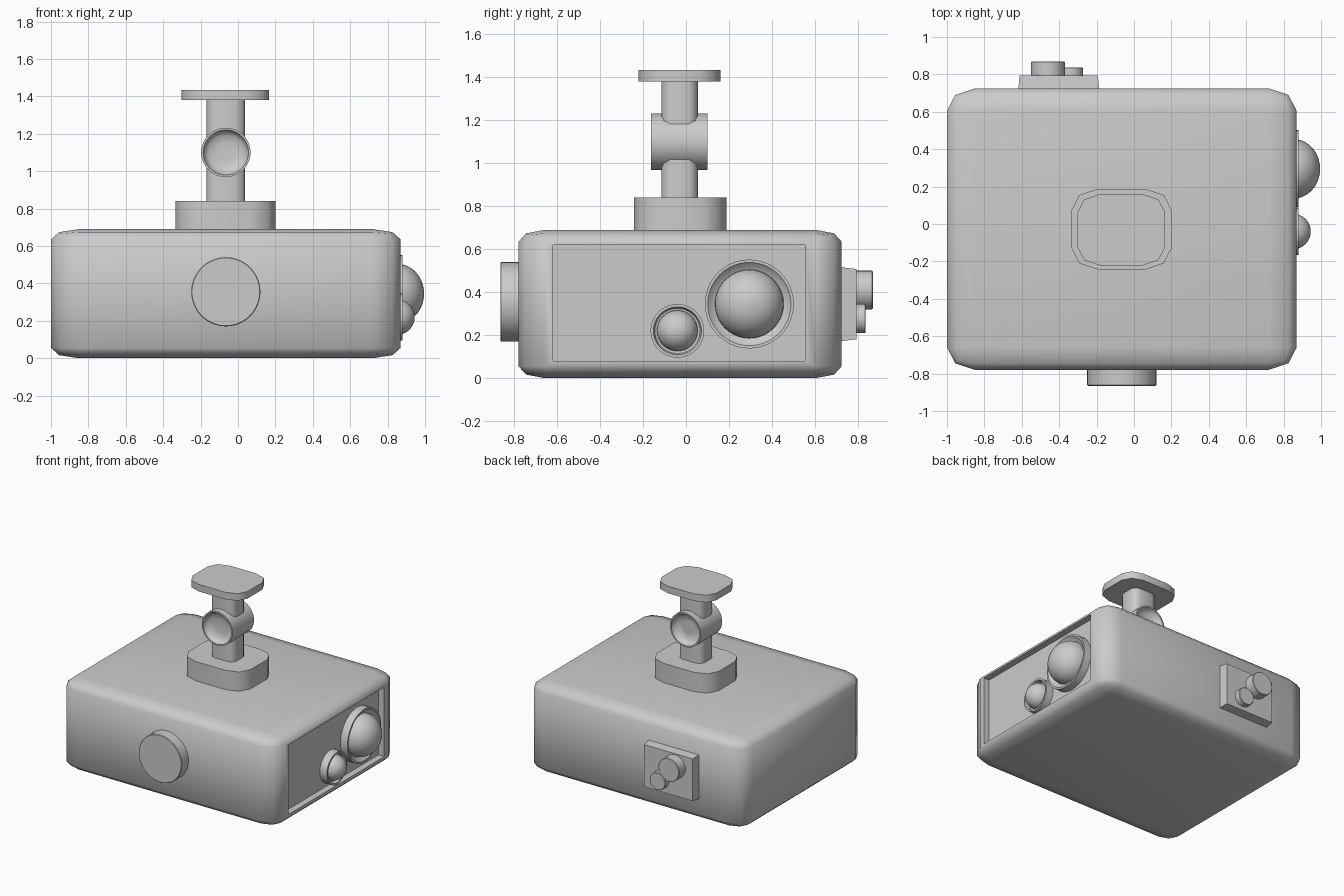
import bpy, bmesh, math
from mathutils import Vector

if "Cube" in bpy.data.objects:
    bpy.data.objects.remove(bpy.data.objects["Cube"])


def finish(name, bm, angle=50):
    bmesh.ops.recalc_face_normals(bm, faces=bm.faces[:])
    me = bpy.data.meshes.new(name)
    bm.to_mesh(me)
    bm.free()
    for p in me.polygons:
        p.use_smooth = True
    me.set_sharp_from_angle(angle=math.radians(angle))
    ob = bpy.data.objects.new(name, me)
    bpy.context.collection.objects.link(ob)
    return ob


def block(lo, hi, bevel=0.0, upright_only=True):
    """Unit cube, bevelled first and then stretched between two corners."""
    bm = bmesh.new()
    bmesh.ops.create_cube(bm, size=1)
    if bevel:
        edges = [e for e in bm.edges if not upright_only
                 or abs(e.verts[0].co.z - e.verts[1].co.z) > 0.5]
        bmesh.ops.bevel(bm, geom=edges, offset=bevel, segments=2,
                        profile=0.5, affect='EDGES')
    lo, hi = Vector(lo), Vector(hi)
    mid, size = (lo + hi) / 2, hi - lo
    for v in bm.verts:
        v.co = Vector([v.co[i] * size[i] + mid[i] for i in range(3)])
    return bm


def lathe(name, origin, axis, profile, segs=40, angle=40):
    """Spin a (radius, height) profile around an axis."""
    bm = bmesh.new()
    vs = [bm.verts.new((r, 0, h)) for r, h in profile]
    es = [bm.edges.new(p) for p in zip(vs, vs[1:])]
    bmesh.ops.spin(bm, geom=vs + es, cent=(0, 0, 0), axis=(0, 0, 1),
                   angle=2 * math.pi, steps=segs)
    bmesh.ops.remove_doubles(bm, verts=bm.verts[:], dist=1e-4)
    rot = Vector(axis).to_track_quat('Z', 'Y')
    for v in bm.verts:
        v.co = rot @ v.co + Vector(origin)
    return finish(name, bm, angle)


def disc(name, origin, axis, r, h, b=0.004):
    return lathe(name, origin, axis,
                 [(0, 0), (r, 0), (r, h - b), (r - b, h), (0, h)])


# Housing with a shallow window on the right side
bm = block((-1, -0.78, 0), (0.87, 0.725, 0.69), 0.08, False)
side = max((f for f in bm.faces if f.normal.x > 0.9), key=lambda f: f.calc_area())
bmesh.ops.inset_region(bm, faces=[side], thickness=0.02)
c = side.calc_center_median()
for v in side.verts:
    v.co.y = 0.555 if v.co.y > c.y else -0.62
    v.co.z = 0.62 if v.co.z > c.z else 0.08
floor = bmesh.ops.extrude_discrete_faces(bm, faces=[side])['faces'][0]
for v in floor.verts:
    v.co.x -= 0.05
finish("housing", bm)

# Lenses: flared ring and bulging glass
for tag, y, z, ring, glass, apex in (("large", 0.295, 0.345, 0.207, 0.16, 0.995),
                                     ("small", -0.04, 0.22, 0.125, 0.095, 0.945)):
    lathe(tag + "_lens_ring", (0.80, y, z), (1, 0, 0),
          [(ring, 0), (ring, 0.08), (ring - 0.013, 0.08),
           (glass + 0.01, 0.055), (glass - 0.02, 0.045)])
    depth = apex - 0.85
    lathe(tag + "_lens_glass", (0.85, y, z), (1, 0, 0),
          [(glass * math.cos(a), depth * math.sin(a))
           for a in [math.pi / 2 * i / 10 for i in range(11)]])

# Front knob
disc("front_knob", (-0.065, -0.76, 0.355), (0, -1, 0), 0.185, 0.105)

# Rear plate, slightly tapered, with two connectors
bm = block((-0.62, 0.70, 0.17), (-0.185, 0.793, 0.518))
for v in bm.verts:
    if v.co.y > 0.75:
        v.co.x += 0.008 if v.co.x < -0.4 else -0.008
        v.co.z += 0.01 if v.co.z < 0.3 else -0.01
finish("rear_plate", bm)
disc("large_connector", (-0.46, 0.77, 0.41), (0, 1, 0), 0.09, 0.10)
disc("small_connector", (-0.34, 0.77, 0.277), (0, 1, 0), 0.068, 0.067)

# Mount: base, post and ceiling plate
for name, lo, hi, bev in (
        ("mount_base", (-0.333, -0.243, 0.66), (0.2, 0.188, 0.84), 0.26),
        ("mount_post", (-0.168, -0.115, 0.83), (0.037, 0.055, 1.39), 0.24),
        ("ceiling_plate", (-0.303, -0.222, 1.38), (0.167, 0.16, 1.435), 0.26)):
    finish(name, block(lo, hi, bev))

# Swivel joint: barrel with a dished hollow in each end
half = [(0.132, 0), (0.132, 0.132), (0.121, 0.132), (0.115, 0.11),
        (0.095, 0.09), (0.05, 0.085), (0, 0.084)]
mirror = [(r, -h) for r, h in reversed(half[1:])]
lathe("swivel_joint", (-0.065, -0.031, 1.10), (0, 1, 0), mirror + half[1:])
